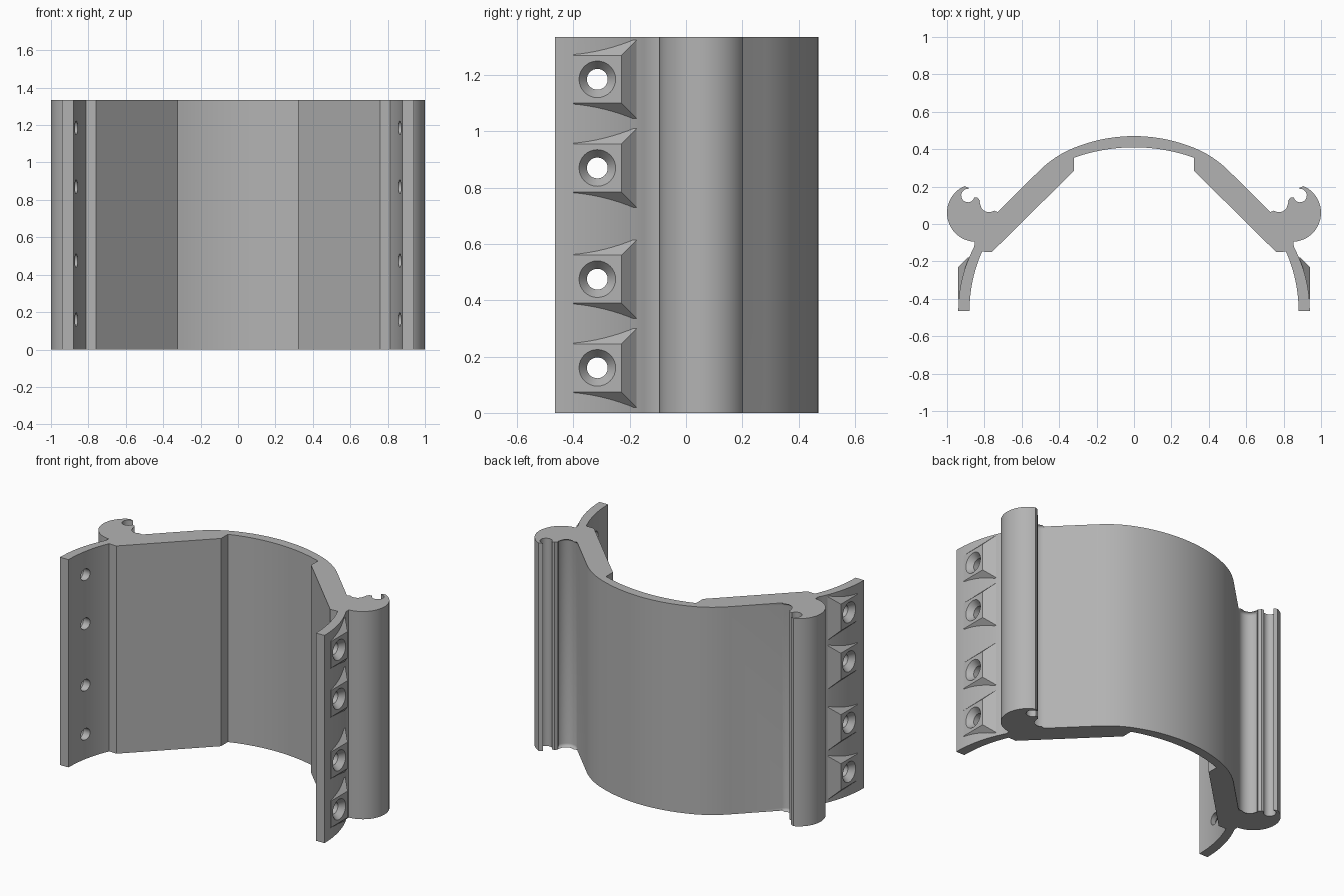
import bpy, bmesh
from math import sin, cos, radians, asin, degrees

cube = bpy.data.objects.get("Cube")
if cube:
    bpy.data.objects.remove(cube)

HEIGHT = 1.335
HOLE_HEIGHTS = (0.16, 0.475, 0.87, 1.185)
HOLE_Y = -0.315
PAD_X = 0.94

grey = bpy.data.materials.new("grey plastic")
grey.use_nodes = True
grey.diffuse_color = (0.45, 0.45, 0.45, 1)
grey.node_tree.nodes["Principled BSDF"].inputs["Base Color"].default_value = (0.45, 0.45, 0.45, 1)


def arc(cx, cy, r, start, end, n):
    """Points on an arc, angles in degrees from +x."""
    angles = [radians(start + (end - start) * i / n) for i in range(n + 1)]
    return [(cx + r * cos(a), cy + r * sin(a)) for a in angles]


def make_object(name, bm):
    bmesh.ops.recalc_face_normals(bm, faces=bm.faces)
    mesh = bpy.data.meshes.new(name)
    bm.to_mesh(mesh)
    bm.free()
    obj = bpy.data.objects.new(name, mesh)
    mesh.materials.append(grey)
    bpy.context.collection.objects.link(obj)
    return obj


def add_prism(bm, rings):
    """Closed solid through rings of equal vertex count."""
    loops = [[bm.verts.new(p) for p in ring] for ring in rings]
    n = len(loops[0])
    for a, b in zip(loops, loops[1:]):
        for i in range(n):
            bm.faces.new((a[i], a[(i + 1) % n], b[(i + 1) % n], b[i]))
    bm.faces.new(loops[0][::-1])
    bm.faces.new(loops[-1])
    return loops


# Half of the cross-section: outer arch, valley, hook, lobe, flange, inner side
arch = arc(0, -0.38, 0.85, 90, 68, 10)
arch += arc(0.105, -0.12, 0.57, 68, 45, 10)[1:]
arch += arc(0.775, 0.11, 0.065, 225, 350, 12)
hook = [(0.823, 0.123), (0.836, 0.141), (0.853, 0.143)]
hook += arc(0.888, 0.152, 0.036, 215, 450, 14)
hook += [(0.882, 0.192)]
lobe = arc(0.845, 0.06, 0.155, 67, -87, 28)
flange = arc(0.21, -0.465, 0.73, 28, 0, 12) + arc(0.10, -0.465, 0.78, 0, 24, 12)
inner_angle = 90 - degrees(asin(0.32 / 0.95))
inner = [(0.76, -0.15), (0.32, 0.285)] + arc(0, -0.54, 0.95, inner_angle, 90, 10)
half = arch + hook + lobe + flange + inner
profile = half + [(-x, y) for x, y in half[-2:0:-1]]

# Extruded body with rounded rims along the outer arch
bm = bmesh.new()
loops = add_prism(bm, [[(x, y, z) for x, y in profile] for z in (0, HEIGHT)])
count, outer = len(profile), len(arch) - 1
rims = []
for loop in loops:
    for i in range(-outer, outer):
        rims.append(bm.edges.get((loop[i % count], loop[(i + 1) % count])))
bmesh.ops.bevel(bm, geom=rims, offset=0.018, segments=4, profile=0.5,
                affect='EDGES', clamp_overlap=False)
body = make_object("curved_bracket", bm)

# Screw pads with sloping sides, and countersunk hole cutters
pads, holes = bmesh.new(), bmesh.new()
for side in (-1, 1):
    for z in HOLE_HEIGHTS:
        rings = []
        for x, flare in ((PAD_X - 0.055, 0.055), (PAD_X, 0)):
            y0, y1, h = -0.40, -0.23 + flare, 0.085 + flare
            rings.append([(side * x, y0, z - h), (side * x, y1, z - h),
                          (side * x, y1, z + h), (side * x, y0, z + h)])
        add_prism(pads, rings)
        steps = ((0.80, 0.037), (PAD_X - 0.035, 0.037), (PAD_X, 0.065), (0.97, 0.065))
        add_prism(holes, [[(side * x, HOLE_Y + u, z + v) for u, v in arc(0, 0, r, 0, 348.75, 31)]
                          for x, r in steps])

tools = [(make_object("screw_pads", pads), 'UNION'),
         (make_object("screw_holes", holes), 'DIFFERENCE')]
bpy.context.view_layer.objects.active = body
for tool, operation in tools:
    tool.hide_render = True
    mod = body.modifiers.new(tool.name, 'BOOLEAN')
    mod.operation = operation
    mod.solver = 'EXACT'
    mod.object = tool
    bpy.ops.object.modifier_apply(modifier=mod.name)
    bpy.data.objects.remove(tool)

# Smooth curves, crisp edges
bpy.ops.object.select_all(action='DESELECT')
body.select_set(True)
bpy.ops.object.shade_smooth_by_angle(angle=radians(28))
